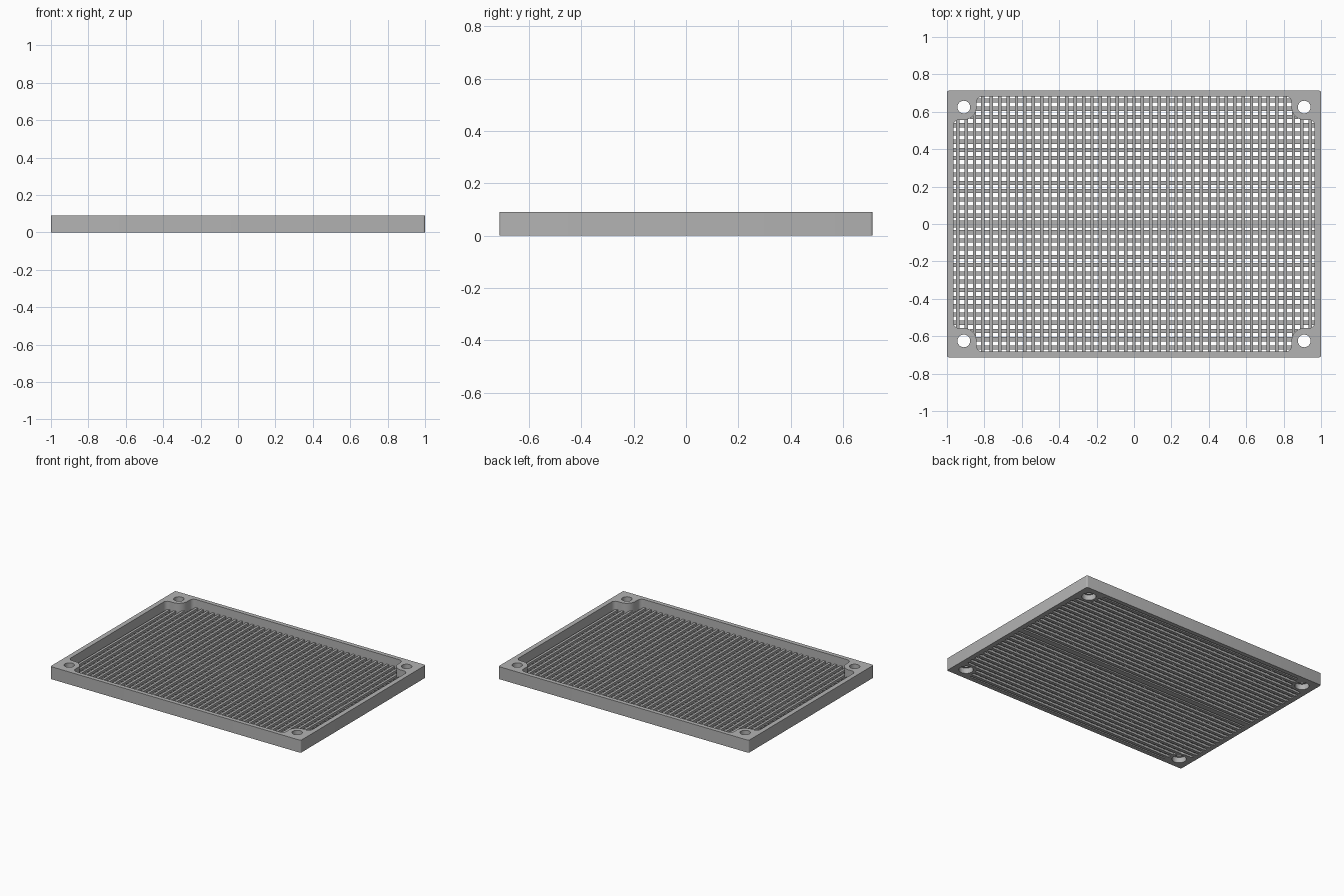
import bpy, bmesh
from math import sin, cos, pi, sqrt

HX, HY, HEIGHT = 1.0, 0.713, 0.09     # outer half sizes and height
IX, IY = 0.965, 0.682                 # opening half sizes
PX, PY, PR = 0.91, 0.625, 0.068       # corner post centre and radius
FILLET = 0.03

if "Cube" in bpy.data.objects:
    bpy.data.objects.remove(bpy.data.objects["Cube"])

grey = bpy.data.materials.new("grey plastic")
grey.use_nodes = True
colour = (0.45, 0.45, 0.45, 1)
grey.diffuse_color = colour
grey.node_tree.nodes["Principled BSDF"].inputs["Base Color"].default_value = colour


def arc(cx, cy, r, a0, a1, n=8):
    return [(cx + r * cos(a0 + (a1 - a0) * i / n),
             cy + r * sin(a0 + (a1 - a0) * i / n)) for i in range(n + 1)]


def four_way(quarter):
    """Mirror a quarter outline into a closed loop."""
    flip = quarter[::-1]
    return (quarter + [(-x, y) for x, y in flip]
            + [(-x, -y) for x, y in quarter] + [(x, -y) for x, y in flip])


def finish(bm, name):
    bmesh.ops.recalc_face_normals(bm, faces=bm.faces)
    mesh = bpy.data.meshes.new(name)
    bm.to_mesh(mesh)
    bm.free()
    mesh.materials.append(grey)
    ob = bpy.data.objects.new(name, mesh)
    bpy.context.collection.objects.link(ob)
    return ob


def prism(name, loops, z0, z1):
    """Fill the first loop, leave the others as holes, and extrude."""
    bm = bmesh.new()
    edges = []
    for loop in loops:
        vs = [bm.verts.new((x, y, z0)) for x, y in loop]
        edges += [bm.edges.new((a, b)) for a, b in zip(vs, vs[1:] + vs[:1])]
    bmesh.ops.triangle_fill(bm, edges=edges, use_beauty=True, normal=(0, 0, 1))
    out = bmesh.ops.extrude_face_region(bm, geom=bm.faces[:])
    top = [g for g in out["geom"] if isinstance(g, bmesh.types.BMVert)]
    bmesh.ops.translate(bm, verts=top, vec=(0, 0, z1 - z0))
    return finish(bm, name)


def add_box(bm, lo, hi):
    box = bmesh.ops.create_cube(bm, size=1)["verts"]
    for v in box:
        for i in range(3):
            v.co[i] = hi[i] if v.co[i] > 0 else lo[i]


# Frame with corner posts and screw holes
outer = four_way(arc(HX - 0.01, HY - 0.01, 0.01, 0, pi / 2, 4))
opening = four_way(arc(IX - FILLET, PY - PR - FILLET, FILLET, 0, pi / 2)
                   + arc(PX, PY, PR, 1.5 * pi, pi, 12)
                   + arc(PX - PR - FILLET, IY - FILLET, FILLET, 0, pi / 2))
corners = [(sx * PX, sy * PY) for sx in (-1, 1) for sy in (-1, 1)]
holes = [arc(x, y, 0.034, 0, 2 * pi, 32)[:-1] for x, y in corners]
frame = prism("frame", [outer, opening] + holes, 0, HEIGHT)

# Counterbores under the screw holes
for i, (x, y) in enumerate(corners):
    cutter = prism("counterbore_cutter", [arc(x, y, 0.047, 0, 2 * pi, 32)[:-1]], -0.05, 0.04)
    cutter.hide_render = True
    cutter.hide_set(True)
    mod = frame.modifiers.new("counterbore", 'BOOLEAN')
    mod.object = cutter
    mod.solver = 'EXACT'


def reach(c, post_c, post_e, full):
    """Half length of a bar at offset c, stopping just inside the posts."""
    d = max(0, post_c - abs(c))
    return post_e - sqrt(PR * PR - d * d) + 0.01 if d < PR else full + 0.008


# Lower layer: bars along x, with a wide centre rib
bm = bmesh.new()
ROWS, COLS = 31, 43
for i in range(ROWS):
    y = (i - (ROWS - 1) / 2) * 2 * IY / ROWS
    w = 0.02 if i == ROWS // 2 else 0.011
    e = reach(y, PY, PX, IX)
    add_box(bm, (-e, y - w, 0), (e, y + w, 0.016))
finish(bm, "lower_bars")

# Upper layer: slats along y
bm = bmesh.new()
for i in range(COLS):
    x = (i - (COLS - 1) / 2) * 2 * IX / COLS
    e = reach(x, PX, PY, IY)
    add_box(bm, (x - 0.009, -e, 0.014), (x + 0.009, e, 0.032))
finish(bm, "upper_slats")

# Smooth the rounded walls, keep edges sharp
bpy.ops.object.select_all(action='DESELECT')
frame.select_set(True)
bpy.context.view_layer.objects.active = frame
bpy.ops.object.shade_smooth_by_angle(angle=0.6)
